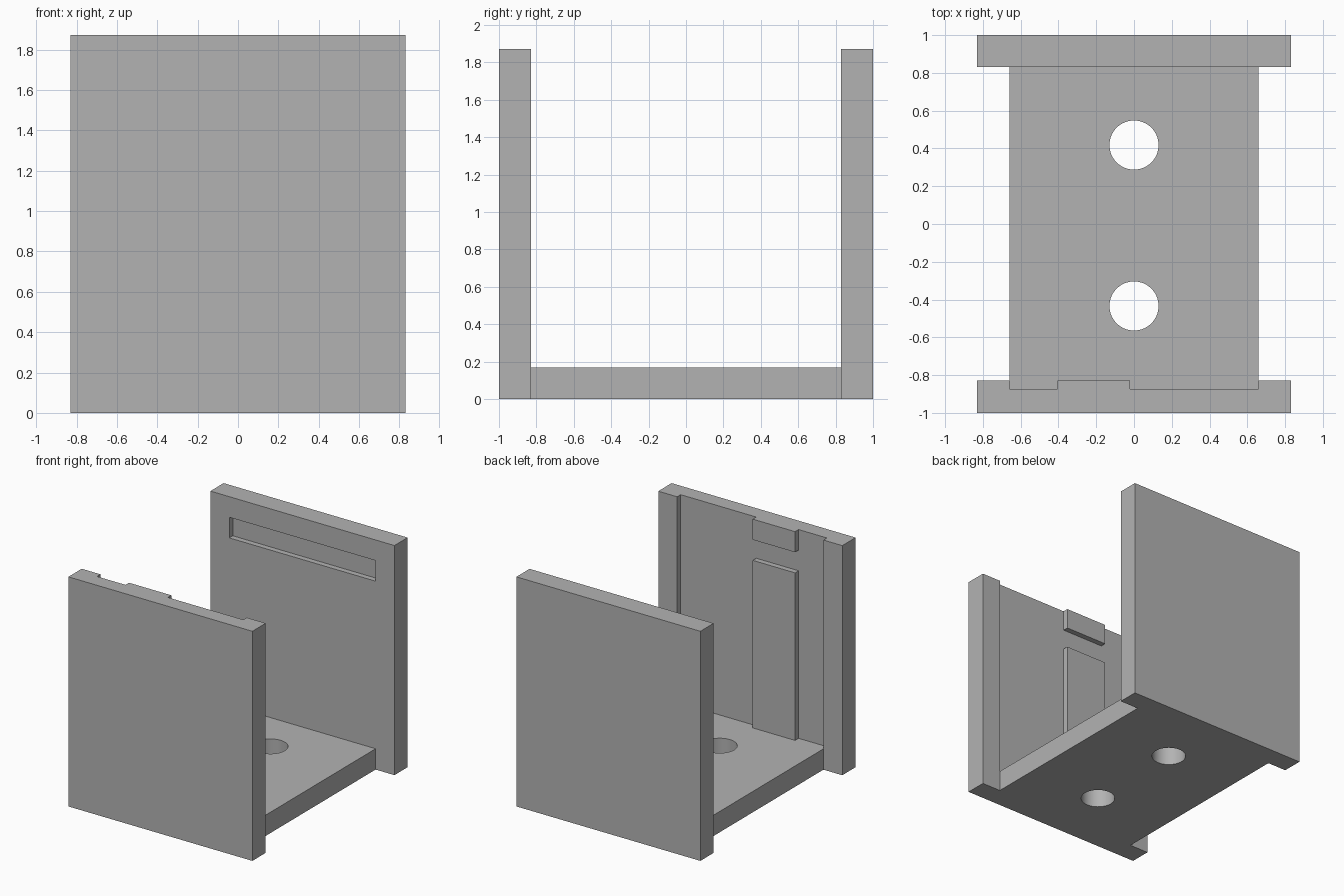
import bpy

# Remove the default cube
cube = bpy.data.objects.get("Cube")
if cube:
    bpy.data.objects.remove(cube, do_unlink=True)

# Overall dimensions
HALF_W, INNER_W, HEIGHT = 0.83, 0.66, 1.872
FLOOR = 0.17
FRONT_IN, REAR_IN = -0.828, 0.83
GROOVE = 0.045
SLOT_LOW, SLOT_HIGH = 1.536, 1.704
RIB_X = (-0.404, -0.022)

grey = bpy.data.materials.new("plain grey")
grey.use_nodes = True
colour = (0.45, 0.45, 0.45, 1)
grey.diffuse_color = colour
grey.node_tree.nodes["Principled BSDF"].inputs["Base Color"].default_value = colour


def box(name, xs, ys, zs):
    """Box between the given pairs of limits."""
    spans = (xs, ys, zs)
    bpy.ops.mesh.primitive_cube_add(size=1, location=[sum(s) / 2 for s in spans])
    ob = bpy.context.object
    ob.name = name
    ob.scale = [s[1] - s[0] for s in spans]
    bpy.ops.object.transform_apply(location=False, rotation=False, scale=True)
    ob.data.materials.append(grey)
    return ob


def cut(target, cutter):
    """Subtract a cutter and discard it."""
    mod = target.modifiers.new("cut", "BOOLEAN")
    mod.operation = "DIFFERENCE"
    mod.solver = "EXACT"
    mod.object = cutter
    cutter.hide_render = True
    bpy.context.view_layer.objects.active = target
    bpy.ops.object.modifier_apply(modifier=mod.name)
    bpy.data.objects.remove(cutter, do_unlink=True)


# Base plate with two through holes
base = box("base_plate", (-INNER_W, INNER_W), (FRONT_IN, REAR_IN), (0, FLOOR))
for y in (-0.434, 0.418):
    bpy.ops.mesh.primitive_cylinder_add(vertices=64, radius=0.13, depth=1, location=(0, y, 0))
    hole = bpy.context.object
    hole.data.materials.append(grey)
    cut(base, hole)
bpy.ops.object.select_all(action="DESELECT")
base.select_set(True)
bpy.context.view_layer.objects.active = base
bpy.ops.object.shade_smooth_by_angle()

# Front wall with a wide shallow groove open at the top
front = box("front_wall", (-HALF_W, HALF_W), (-1, FRONT_IN), (0, HEIGHT))
cut(front, box("groove_cutter", (-INNER_W, INNER_W), (FRONT_IN - GROOVE, 0), (FLOOR, 3)))

# Guide rib in the groove, split by a gap near the top
rib_y = (FRONT_IN - GROOVE, FRONT_IN)
box("lower_rib", RIB_X, rib_y, (FLOOR, SLOT_LOW))
box("upper_rib", RIB_X, rib_y, (SLOT_HIGH, HEIGHT))

# Rear wall with a horizontal slot on its inner face
rear = box("rear_wall", (-HALF_W, HALF_W), (REAR_IN, 1), (0, HEIGHT))
cut(rear, box("slot_cutter", (-INNER_W, INNER_W), (0, REAR_IN + GROOVE), (SLOT_LOW, SLOT_HIGH)))
